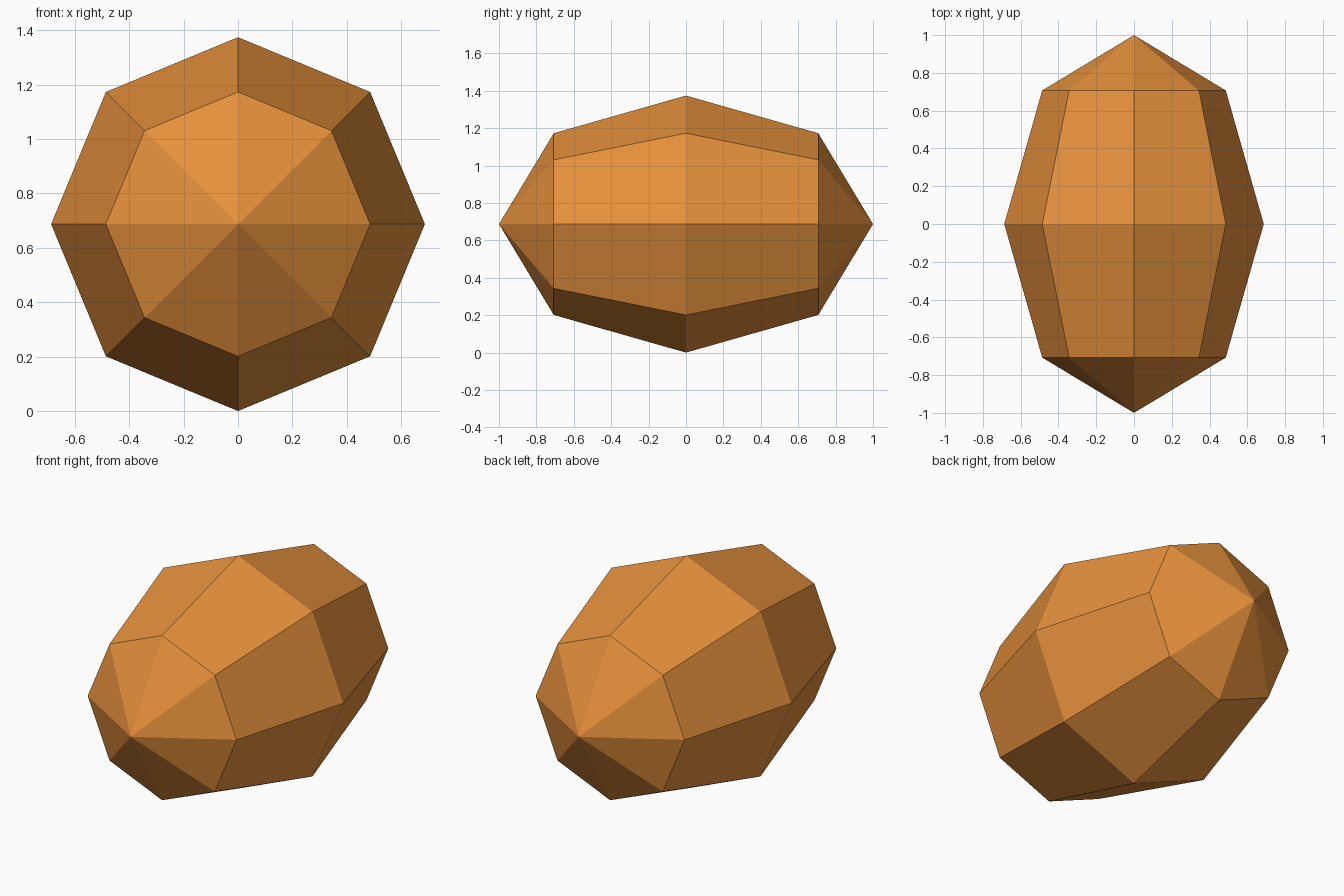
import bpy
import math
from mathutils import Matrix

if "Cube" in bpy.data.objects:
    bpy.data.objects.remove(bpy.data.objects["Cube"])

RADIUS = 0.687

# Flat orange colour
orange = bpy.data.materials.new("orange")
orange.diffuse_color = (0.78, 0.28, 0.044, 1.0)
orange.use_nodes = True
orange.node_tree.nodes["Principled BSDF"].inputs["Base Color"].default_value = orange.diffuse_color

# Low-poly ellipsoid body: 8 sides, 4 rings, poles along y
bpy.ops.mesh.primitive_uv_sphere_add(segments=8, ring_count=4, radius=1.0)
body = bpy.context.object
body.name = "faceted_body"
body.data.transform(
    Matrix.Translation((0, 0, RADIUS))
    @ Matrix.Diagonal((RADIUS, 1.0, RADIUS, 1.0))
    @ Matrix.Rotation(math.radians(90), 4, 'X')
)
body.data.materials.append(orange)
bpy.ops.object.shade_flat()
